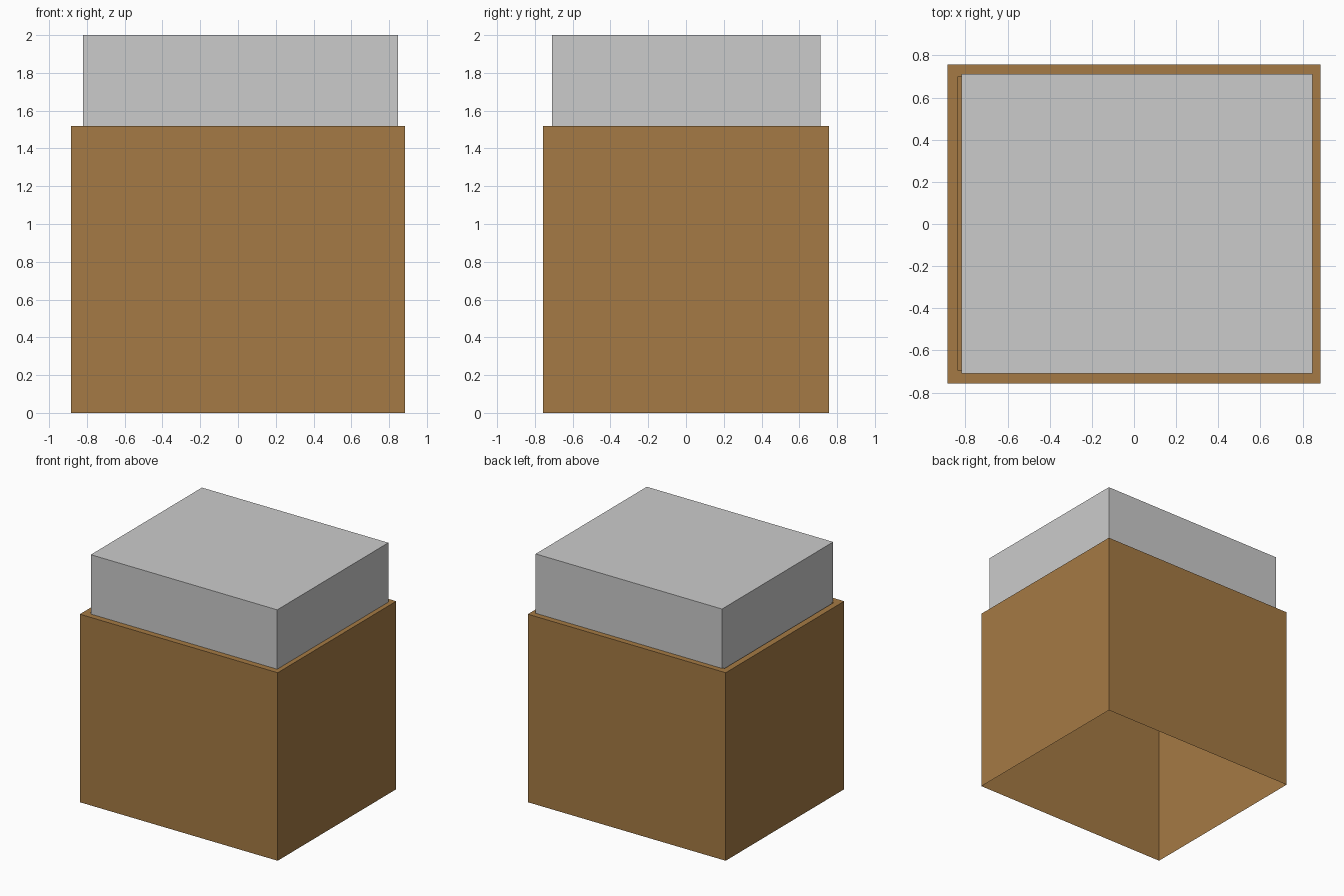
import bpy, bmesh
from mathutils import Vector

if "Cube" in bpy.data.objects:
    bpy.data.objects.remove(bpy.data.objects["Cube"])


def box_mesh(bm, x0, x1, y0, y1, z0, z1):
    bmesh.ops.create_cube(bm, size=1)
    for v in bm.verts:
        v.co = Vector((x1 if v.co.x > 0 else x0,
                       y1 if v.co.y > 0 else y0,
                       z1 if v.co.z > 0 else z0))


def finish(bm, name, color=None):
    bm.normal_update()
    mesh = bpy.data.meshes.new(name)
    bm.to_mesh(mesh)
    bm.free()
    obj = bpy.data.objects.new(name, mesh)
    bpy.context.collection.objects.link(obj)
    if color:
        mat = bpy.data.materials.new(name + "_brown")
        mat.diffuse_color = color
        mat.use_nodes = True
        mat.node_tree.nodes["Principled BSDF"].inputs["Base Color"].default_value = mat.diffuse_color
        mesh.materials.append(mat)
    return obj


def cap_face(bm, direction):
    bm.normal_update()
    return next(f for f in bm.faces if f.normal.z * direction > 0.9)


# Outer container: thin walls, open underneath, recessed top with a rim
bm = bmesh.new()
box_mesh(bm, -0.885, 0.885, -0.757, 0.757, 0, 1.52)
bmesh.ops.delete(bm, geom=[cap_face(bm, -1)], context='FACES_ONLY')
top = cap_face(bm, 1)
bmesh.ops.inset_individual(bm, faces=[top], thickness=0.05)
for v in top.verts:
    v.co.x = 0.835 if v.co.x > 0 else -0.835
    v.co.y = 0.70 if v.co.y > 0 else -0.695
recess = bmesh.ops.extrude_discrete_faces(bm, faces=[top])["faces"]
bmesh.ops.translate(bm, verts=recess[0].verts[:], vec=(0, 0, -0.2))
finish(bm, "container", (0.376, 0.195, 0.058, 1))

# Block standing in the recess, slightly off centre
bm = bmesh.new()
box_mesh(bm, -0.82, 0.847, -0.709, 0.711, 1.325, 2)
finish(bm, "inner_block")
